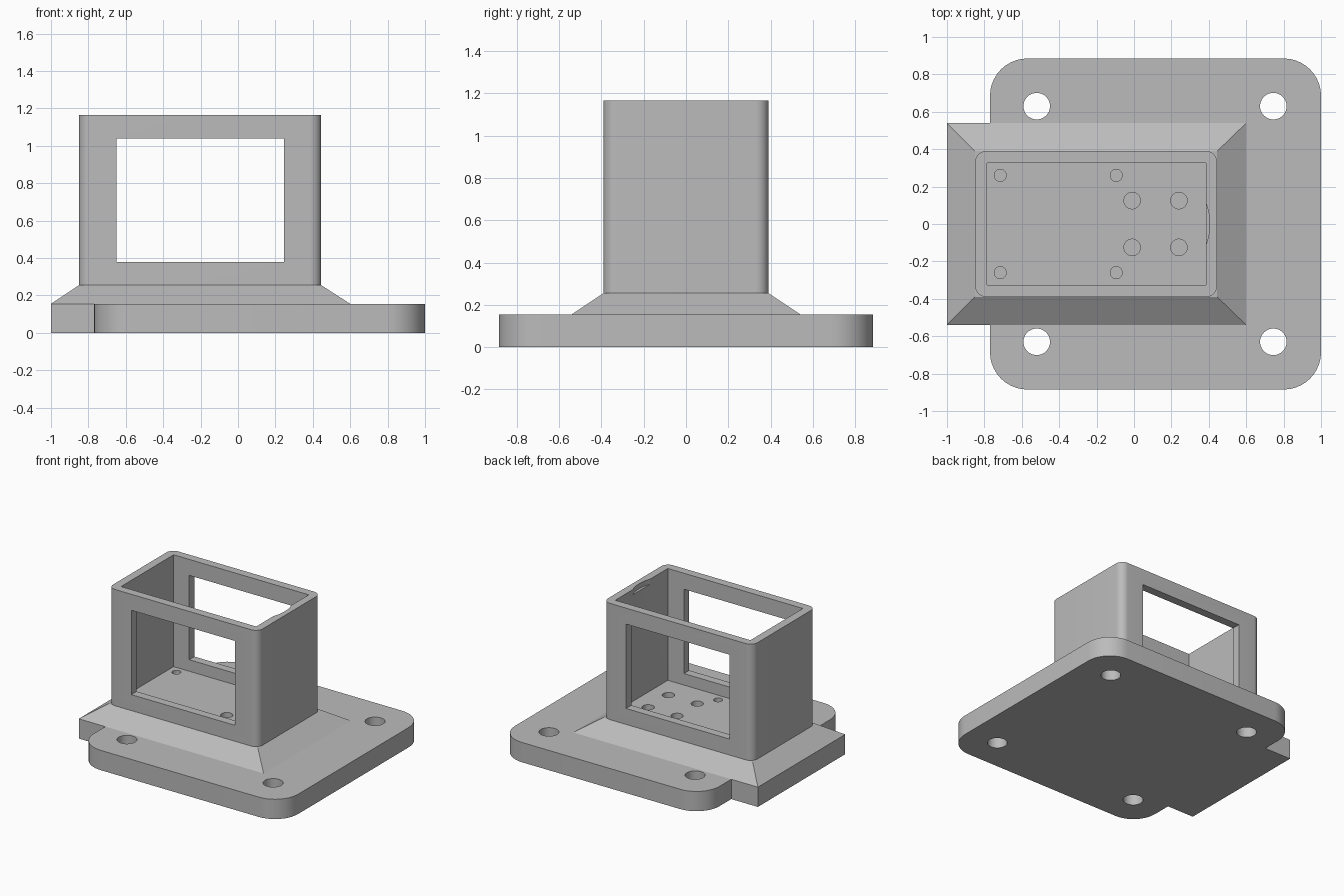
import bpy
import bmesh
import math

default = bpy.data.objects.get("Cube")
if default:
    bpy.data.objects.remove(default, do_unlink=True)

grey = bpy.data.materials.new("plain_grey")
grey.use_nodes = True
GREY = (0.5, 0.5, 0.5, 1)
grey.diffuse_color = GREY
grey.node_tree.nodes["Principled BSDF"].inputs["Base Color"].default_value = GREY


def loft(name, rings):
    """Closed solid through stacked rings of matching point counts."""
    bm = bmesh.new()
    loops = [[bm.verts.new(p) for p in ring] for ring in rings]
    for low, high in zip(loops, loops[1:]):
        for i in range(len(low)):
            j = (i + 1) % len(low)
            bm.faces.new((low[i], low[j], high[j], high[i]))
    bm.faces.new(loops[0][::-1])
    bm.faces.new(loops[-1])
    bmesh.ops.recalc_face_normals(bm, faces=bm.faces)
    mesh = bpy.data.meshes.new(name)
    bm.to_mesh(mesh)
    bm.free()
    mesh.materials.append(grey)
    obj = bpy.data.objects.new(name, mesh)
    bpy.context.collection.objects.link(obj)
    return obj


def rectangle(x0, x1, half_y, z, radius=0, steps=10):
    """Outline of a rectangle, with rounded corners if a radius is given."""
    if not radius:
        return [(x0, -half_y, z), (x1, -half_y, z), (x1, half_y, z), (x0, half_y, z)]
    y = half_y - radius
    corners = [(x1 - radius, y), (x0 + radius, y), (x0 + radius, -y), (x1 - radius, -y)]
    points = []
    for k, (cx, cy) in enumerate(corners):
        for s in range(steps + 1):
            a = (k + s / steps) * math.pi / 2
            points.append((cx + radius * math.cos(a), cy + radius * math.sin(a), z))
    return points


def block(name, x0, x1, half_y, z0, z1, radius=0):
    return loft(name, [rectangle(x0, x1, half_y, z, radius) for z in (z0, z1)])


def cylinder(name, x, y, radius, z0, z1, sides=40):
    def ring(z):
        return [(x + radius * math.cos(math.tau * i / sides),
                 y + radius * math.sin(math.tau * i / sides), z) for i in range(sides)]
    return loft(name, [ring(z0), ring(z1)])


def combine(target, other, operation):
    """Apply a boolean and discard the helper."""
    mod = target.modifiers.new(operation, "BOOLEAN")
    mod.operation = operation
    mod.solver = "EXACT"
    mod.object = other
    bpy.ops.object.select_all(action="DESELECT")
    bpy.context.view_layer.objects.active = target
    target.select_set(True)
    bpy.ops.object.modifier_apply(modifier=mod.name)
    bpy.data.objects.remove(other, do_unlink=True)


PLATE_TOP, SKIRT_TOP, FLOOR, TOP = 0.155, 0.255, 0.29, 1.165

# Rounded mounting plate with sloped skirt and hollow housing
mount = block("mounting_box", -0.77, 1.0, 0.885, 0, PLATE_TOP, 0.2)
skirt = loft("skirt", [rectangle(-1.0, 0.6, 0.54, 0),
                       rectangle(-1.0, 0.6, 0.54, PLATE_TOP),
                       rectangle(-0.85, 0.445, 0.39, SKIRT_TOP)])
combine(mount, skirt, "UNION")
combine(mount, block("housing", -0.85, 0.445, 0.39, SKIRT_TOP - 0.02, TOP, 0.06), "UNION")

# Open cavity and the windows through both long walls
combine(mount, block("cavity", -0.785, 0.385, 0.325, FLOOR, TOP + 0.1), "DIFFERENCE")
combine(mount, block("window", -0.65, 0.245, 0.6, 0.38, 1.04), "DIFFERENCE")

# Shallow curved notch at the rim of the end wall
combine(mount, cylinder("notch", 0.093, 0, 0.312, TOP - 0.04, TOP + 0.1, 96), "DIFFERENCE")

# Plate bolt holes, then blind screw holes and bosses in the floor
for side in (-1, 1):
    for x in (-0.52, 0.745):
        combine(mount, cylinder("bolt_hole", x, side * 0.63, 0.071, -0.1, 0.3), "DIFFERENCE")
    for x in (-0.715, -0.095):
        combine(mount, cylinder("screw_hole", x, side * 0.26, 0.032, 0.16, 0.33), "DIFFERENCE")
    for x in (-0.01, 0.24):
        combine(mount, cylinder("floor_hole", x, side * 0.125, 0.044, 0.16, 0.33), "DIFFERENCE")

bpy.ops.object.shade_smooth_by_angle(angle=math.radians(25))
